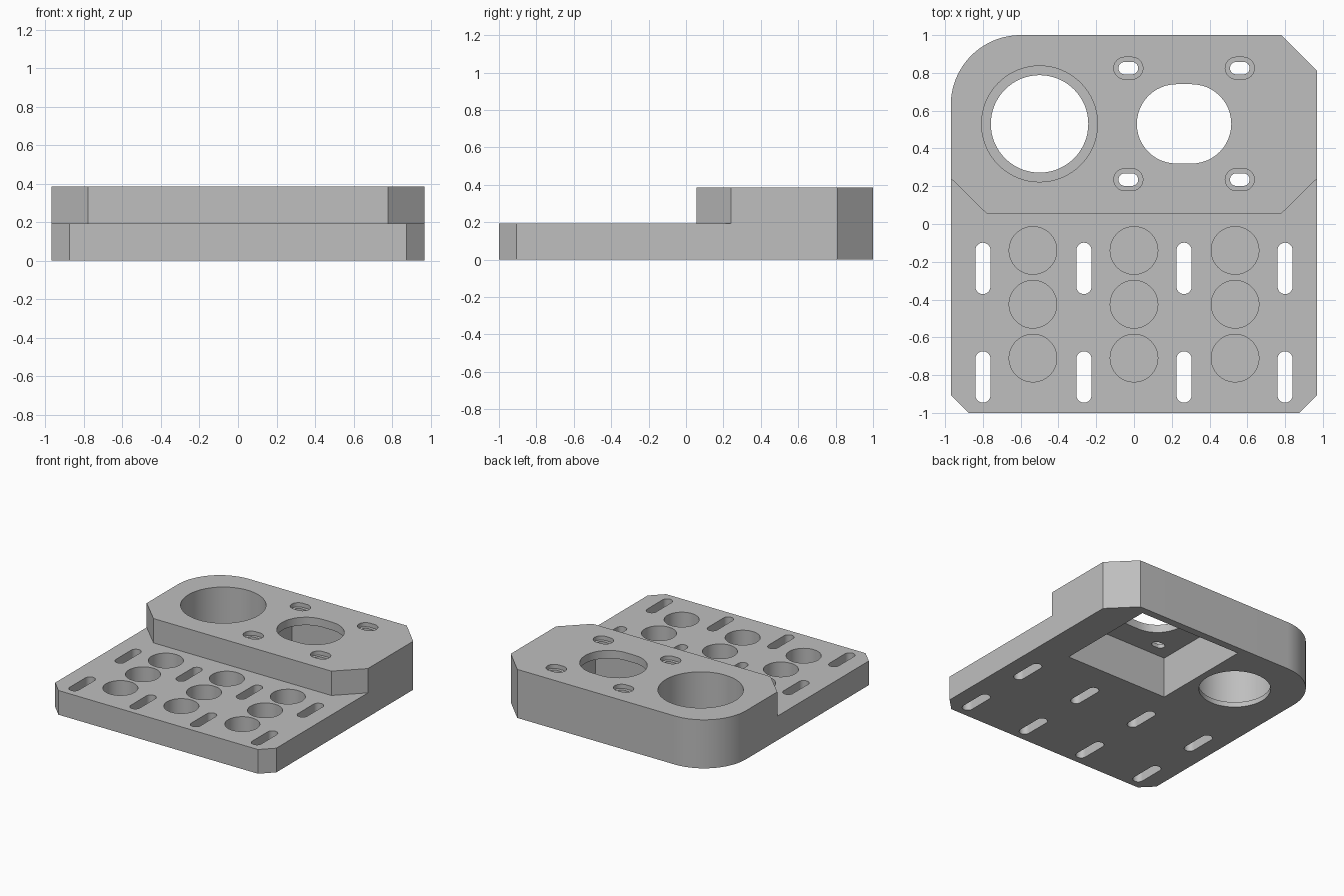
import bpy
import bmesh
from math import cos, sin, pi, radians

if "Cube" in bpy.data.objects:
    bpy.data.objects.remove(bpy.data.objects["Cube"], do_unlink=True)

TOP, DECK = 0.385, 0.192      # heights of the raised block and the low deck
MOTOR_X, ROW_Y = 0.265, 0.53  # centre of the motor mount

grey = bpy.data.materials.new("plain grey")
grey.use_nodes = True
grey.diffuse_color = (0.52, 0.52, 0.52, 1)
grey.node_tree.nodes["Principled BSDF"].inputs["Base Color"].default_value = grey.diffuse_color


def prism(name, outline, z0, z1):
    """Extrude a counter-clockwise outline from z0 to z1."""
    bm = bmesh.new()
    face = bm.faces.new([bm.verts.new((x, y, z0)) for x, y in outline])
    ext = bmesh.ops.extrude_face_region(bm, geom=[face])
    for v in ext["geom"]:
        if isinstance(v, bmesh.types.BMVert):
            v.co.z = z1
    bmesh.ops.recalc_face_normals(bm, faces=bm.faces)
    mesh = bpy.data.meshes.new(name)
    bm.to_mesh(mesh)
    bm.free()
    mesh.materials.append(grey)
    obj = bpy.data.objects.new(name, mesh)
    bpy.context.collection.objects.link(obj)
    return obj


def arc(cx, cy, r, start, end, n):
    angles = [start + (end - start) * i / n for i in range(n + 1)]
    return [(cx + r * cos(a), cy + r * sin(a)) for a in angles]


def circle(cx, cy, r):
    return arc(cx, cy, r, 0, 2 * pi, 64)[:-1]


def slot(cx, cy, r, dx=0, dy=0):
    """Rounded slot, stretched by half-length dx or dy."""
    turn = pi / 2 if dy else 0
    return (arc(cx + dx, cy + dy, r, turn - pi / 2, turn + pi / 2, 24)
            + arc(cx - dx, cy - dy, r, turn + pi / 2, turn + 3 * pi / 2, 24))


def cut(outline, z0, z1):
    """Subtract an extruded outline from the plate."""
    cutter = prism("cutter", outline, z0, z1)
    cutter.hide_render = True
    mod = plate.modifiers.new("cut", "BOOLEAN")
    mod.operation, mod.solver, mod.object = "DIFFERENCE", "EXACT", cutter
    bpy.ops.object.modifier_apply(modifier=mod.name)
    bpy.data.objects.remove(cutter, do_unlink=True)


# Full-height plate: chamfered corners, one rounded back corner
outline = [(-0.875, -1), (0.875, -1), (0.97, -0.905), (0.97, 0.81), (0.78, 1)]
outline += arc(-0.6, 0.63, 0.37, pi / 2, pi, 24) + [(-0.97, -0.905)]
plate = prism("mounting_plate", outline, 0, TOP)
for o in bpy.context.selected_objects:
    o.select_set(False)
plate.select_set(True)
bpy.context.view_layer.objects.active = plate

# Lower the front deck, leaving the raised block with chamfered front corners
cut([(-1.2, -1.2), (1.2, -1.2), (1.2, 0.468), (0.78, 0.055), (-0.78, 0.055), (-1.2, 0.468)],
    DECK, 0.6)

# Blind round pockets and long through slots in the deck
for x in (-0.535, 0, 0.535):
    for y in (-0.14, -0.425, -0.71):
        cut(circle(x, y, 0.126), 0.038, 0.3)
for x in (-0.8, -0.265, 0.265, 0.8):
    for y in (-0.235, -0.81):
        cut(slot(x, y, 0.04, dy=0.096), -0.1, 0.3)

# Bearing seat with a thin retaining lip at the bottom
cut(circle(-0.5, ROW_Y, 0.307), 0.04, 0.5)
cut(circle(-0.5, ROW_Y, 0.258), -0.1, 0.1)

# Motor recess open below
x0, x1, y0, y1 = -0.185, 0.71, 0.117, 0.94
cut([(x0, y0), (x1, y0), (x1, y1), (x0, y1)], -0.1, 0.322)

# Motor boss opening and four counterbored screw slots
cut(slot(MOTOR_X, ROW_Y, 0.21, dx=0.04), 0.25, 0.5)
for sx in (-1, 1):
    for sy in (-1, 1):
        x, y = MOTOR_X + sx * 0.295, ROW_Y + sy * 0.295
        cut(slot(x, y, 0.033, dx=0.019), 0.25, 0.5)
        cut(slot(x, y, 0.058, dx=0.019), 0.352, 0.5)

bpy.ops.object.shade_smooth_by_angle(angle=radians(30))
